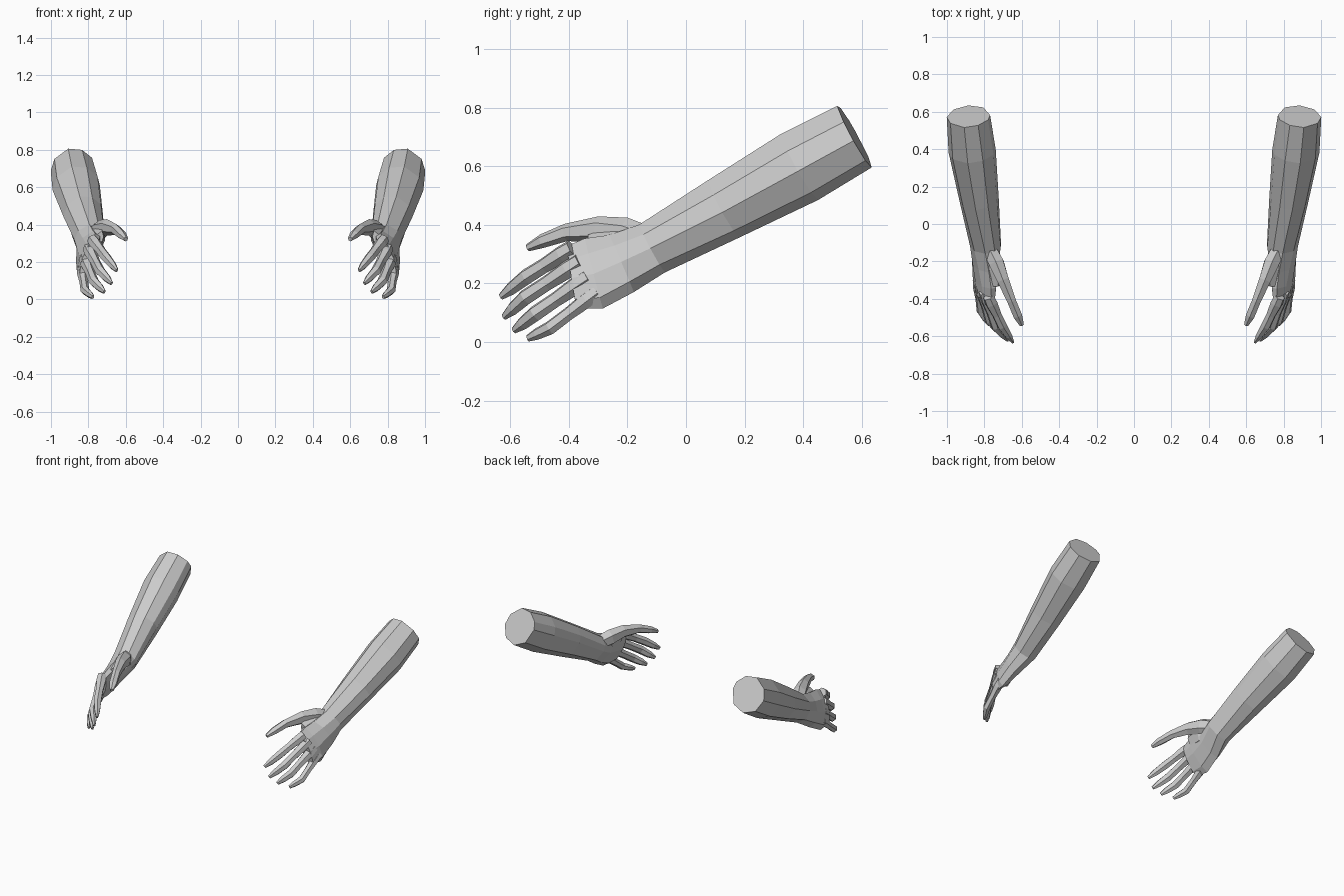
import bpy, bmesh, math
from mathutils import Vector

if "Cube" in bpy.data.objects:
    bpy.data.objects.remove(bpy.data.objects["Cube"])

ARM = [(-1, .1), (-.72, -.68), (-.05, -1), (.65, -.78), (1, -.15),
       (.86, .45), (.25, .96), (-.4, .9), (-.88, .5)]
HEX = [(math.cos(math.radians(a)), math.sin(math.radians(a))) for a in range(30, 390, 60)]
WORLD_UP = (0, 0, 1)
HAND_UP = (-.35, -.42, .84)


def loft(name, profile, rings):
    """Skin a profile through rings of (centre, half width, half height, up)."""
    bm = bmesh.new()
    pts = [Vector(r[0]) for r in rings]
    loops = []
    for i, (c, w, h, up) in enumerate(rings):
        t = (pts[min(i + 1, len(pts) - 1)] - pts[max(i - 1, 0)]).normalized()
        side = Vector(up).cross(t).normalized()
        v = t.cross(side)
        loops.append([bm.verts.new(pts[i] + side * a * w + v * b * h) for a, b in profile])
    n = len(profile)
    for p, q in zip(loops, loops[1:]):
        for k in range(n):
            bm.faces.new((p[k], p[(k + 1) % n], q[(k + 1) % n], q[k]))
    bm.faces.new(loops[0])
    bm.faces.new(loops[-1])
    bmesh.ops.recalc_face_normals(bm, faces=bm.faces)
    me = bpy.data.meshes.new(name)
    bm.to_mesh(me)
    bm.free()
    ob = bpy.data.objects.new(name, me)
    bpy.context.collection.objects.link(ob)
    ob.modifiers.new("Mirror", 'MIRROR')
    return ob


# Forearm running into the palm
loft("forearm_and_palm", ARM, [
    ((.885, .575, .703), .116, .122, WORLD_UP),
    ((.865, .388, .600), .126, .131, WORLD_UP),
    ((.828, .130, .457), .105, .113, WORLD_UP),
    ((.793, -.115, .320), .082, .094, (-.15, 0, 1)),
    ((.798, -.220, .268), .062, .112, HAND_UP),
    ((.797, -.315, .235), .047, .132, HAND_UP),
    ((.793, -.390, .222), .036, .115, HAND_UP),
])

# Fingers: knuckle, middle joint, tip
fingers = {
    "index_finger": ((.762, -.425, .298), (.705, -.545, .223), (.648, -.632, .155)),
    "middle_finger": ((.787, -.405, .247), (.738, -.548, .153), (.676, -.622, .086)),
    "ring_finger": ((.810, -.375, .193), (.772, -.515, .097), (.715, -.588, .040)),
    "little_finger": ((.832, -.340, .143), (.818, -.465, .048), (.776, -.540, .013)),
}
for name, path in fingers.items():
    a, b, c = map(Vector, path)
    root = a + (a - b) * .3
    s = .88 if name == "little_finger" else 1
    loft(name, HEX, [
        (root, .030 * s, .030 * s, HAND_UP),
        (a, .034 * s, .032 * s, HAND_UP),
        (a.lerp(b, .5), .026 * s, .027 * s, HAND_UP),
        (b, .027 * s, .028 * s, HAND_UP),
        (b.lerp(c, .6), .020 * s, .023 * s, HAND_UP),
        (c, .008, .012, HAND_UP),
    ])

# Thumb with its fleshy base
loft("thumb", HEX, [
    ((.775, -.130, .345), .040, .050, WORLD_UP),
    ((.735, -.210, .370), .046, .056, WORLD_UP),
    ((.700, -.300, .385), .036, .044, WORLD_UP),
    ((.655, -.410, .374), .027, .030, WORLD_UP),
    ((.622, -.490, .345), .027, .024, WORLD_UP),
    ((.600, -.540, .322), .013, .013, WORLD_UP),
])

# Web between thumb and palm
loft("thumb_web", HEX, [
    ((.790, -.140, .320), .045, .070, HAND_UP),
    ((.752, -.240, .325), .040, .075, HAND_UP),
    ((.745, -.330, .315), .022, .055, HAND_UP),
])
